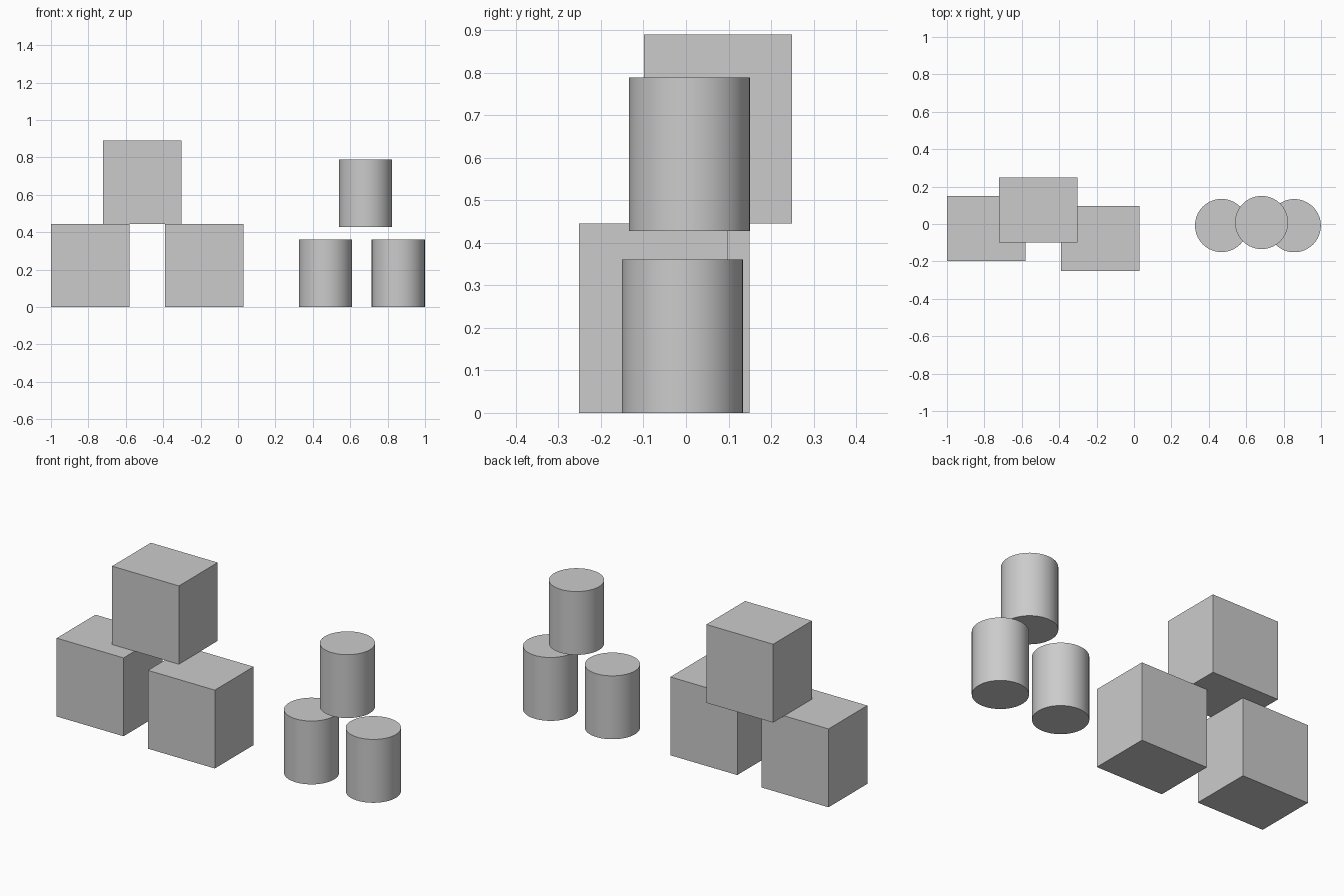
import bpy

if "Cube" in bpy.data.objects:
    bpy.data.objects.remove(bpy.data.objects["Cube"])


def block(name, x, y, z):
    bpy.ops.mesh.primitive_cube_add(size=1, location=(x, y, z + 0.2225))
    ob = bpy.context.object
    ob.name = name
    ob.scale = (0.42, 0.348, 0.445)
    bpy.ops.object.transform_apply(location=False, rotation=False, scale=True)


def drum(name, x, y, z):
    bpy.ops.mesh.primitive_cylinder_add(vertices=64, radius=0.142, depth=0.36,
                                        location=(x, y, z + 0.18))
    bpy.context.object.name = name
    bpy.ops.object.shade_smooth_by_angle()


# Stack of three boxes
block("box_left", -0.79, -0.025, 0)
block("box_right", -0.18, -0.077, 0)
block("box_top", -0.512, 0.075, 0.445)

# Group of three cylinders, the upper one raised above the others
drum("cylinder_left", 0.468, -0.008, 0)
drum("cylinder_right", 0.857, -0.009, 0)
drum("cylinder_top", 0.682, 0.008, 0.428)
